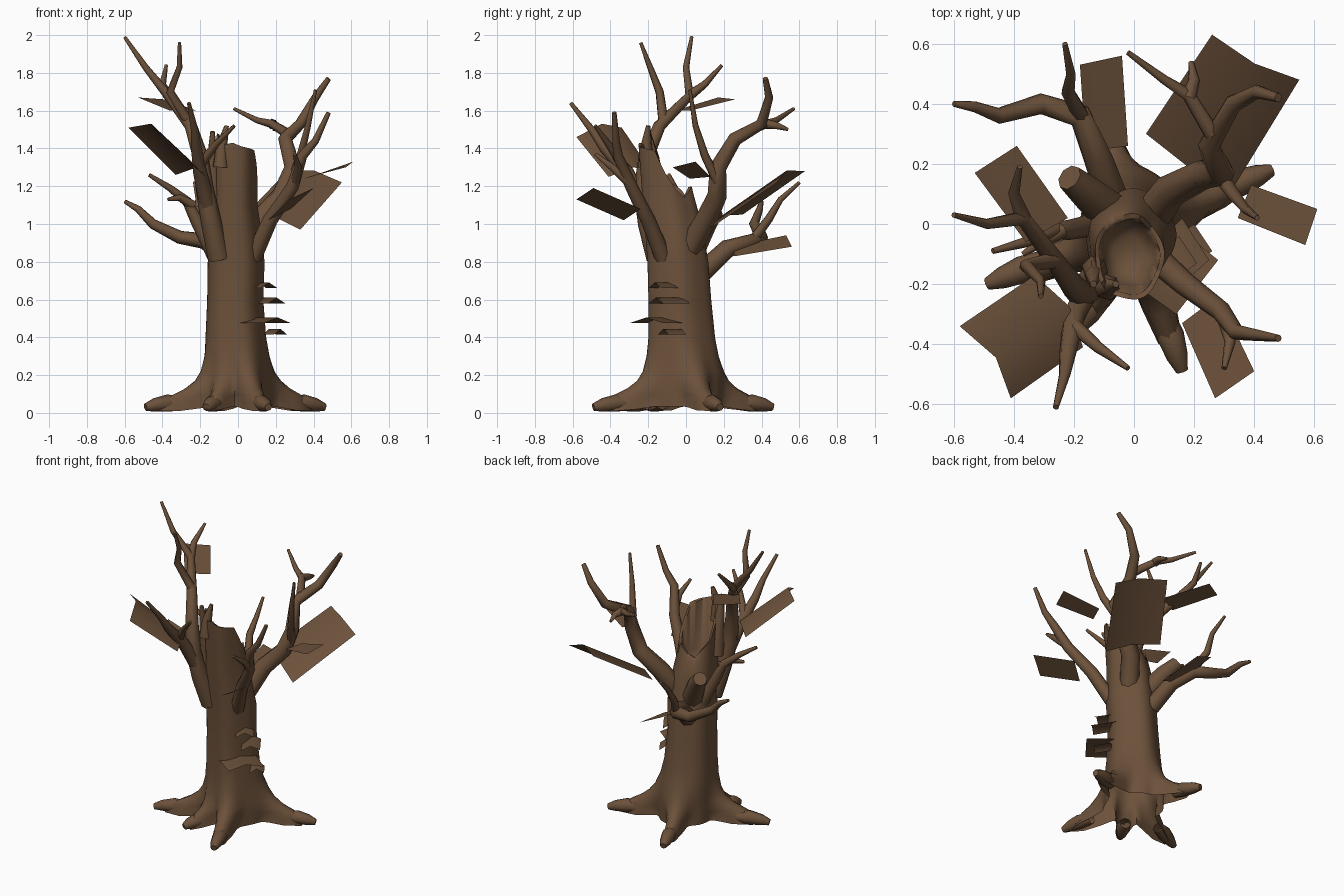
import bpy, bmesh, math
from mathutils import Vector

bark = bpy.data.materials.new("brown_bark")
bark.diffuse_color = (0.15, 0.083, 0.043, 1)


def finish(name, bm, angle=70):
    bmesh.ops.recalc_face_normals(bm, faces=bm.faces[:])
    me = bpy.data.meshes.new(name)
    bm.to_mesh(me)
    bm.free()
    me.materials.append(bark)
    for p in me.polygons:
        p.use_smooth = True
    me.set_sharp_from_angle(angle=math.radians(angle))
    ob = bpy.data.objects.new(name, me)
    bpy.context.collection.objects.link(ob)
    return ob


def skin(bm, rings):
    n = len(rings[0])
    for a, b in zip(rings, rings[1:]):
        for i in range(n):
            j = (i + 1) % n
            bm.faces.new((a[i], a[j], b[j], b[i]))


def limb(name, pts, r0=0, r1=0, sides=8, radii=None, floor=False):
    """Tapered bent tube through the points, open at the buried end."""
    bm = bmesh.new()
    pts = [Vector(p) for p in pts]
    last = len(pts) - 1
    rings, side = [], None
    for k, p in enumerate(pts):
        d = (pts[min(k + 1, last)] - pts[max(k - 1, 0)]).normalized()
        if side is None:
            side = d.orthogonal()
        side = (side - d * side.dot(d)).normalized()
        up = d.cross(side)
        r = radii[k] if radii else r0 + (r1 - r0) * (k / last) ** 1.15
        ring = []
        for i in range(sides):
            a = 2 * math.pi * i / sides
            v = p + r * (math.cos(a) * side + math.sin(a) * up)
            if floor:
                v.z = max(v.z, 0.005)
            ring.append(bm.verts.new(v))
        rings.append(ring)
    skin(bm, rings)
    bm.faces.new(rings[-1])
    return finish(name, bm)


def card(name, c, bulge):
    """Thin sheet through four corners, arched along its middle."""
    bm = bmesh.new()
    a, b, c2, d = [Vector(p) for p in c]
    n = (b - a).cross(d - a).normalized()
    if n.z < 0:
        n = -n
    v = [bm.verts.new(p) for p in
         (a, (a + b) / 2 + n * bulge, b, c2, (c2 + d) / 2 + n * bulge, d)]
    bm.faces.new((v[0], v[1], v[4], v[5]))
    bm.faces.new((v[1], v[2], v[3], v[4]))
    return finish(name, bm, 80)


# Hollow trunk: root lobes at the foot, a broken rim high at the front, open below
root_tips = [(-.49, -.2), (.16, -.49), (.46, .18), (-.15, .46), (-.17, -.34)]
N = 60
# rim height, starting at +x and going round by the back, left, front
rim15 = [1.27, 1.18, 1.14, 1.2, 1.15, 1.12, 1.18, 1.22,
         1.32, 1.48, 1.42, 1.43, 1.41, 1.4, 1.39]
rim = [rim15[i // 4] * (1 - i % 4 / 4) + rim15[(i // 4 + 1) % 15] * (i % 4 / 4) for i in range(N)]
bm = bmesh.new()
rings = []


def ring(cx, cy, rx, ry, z, lobe=0.0, width=.3):
    vs = []
    for i in range(N):
        a = 2 * math.pi * i / N
        w = 1 + 0.03 * math.sin(5 * a + 1)
        add, h = 0, z[i] if isinstance(z, list) else z
        for x, y in root_tips:
            t = (a - math.atan2(y, x) + math.pi) % (2 * math.pi) - math.pi
            add = max(add, lobe * (math.hypot(x, y) - .18) * math.exp(-(t / width) ** 2))
        if h < .02:
            h += .025 * (1 - min(1, add / .15))
        vs.append(bm.verts.new((cx + (rx * w + add) * math.cos(a),
                                cy + (ry * w + add) * math.sin(a), h)))
    rings.append(vs)


# lobe is the share of the way to the root tip
ring(0, -.01, .18, .19, .01, .8, .2)
ring(0, -.01, .18, .19, .06, .78, .18)
ring(0, -.01, .18, .19, .095, .58, .22)
ring(0, -.01, .178, .19, .13, .36, .28)
ring(0, -.01, .176, .19, .17, .2, .33)
ring(-.005, -.01, .172, .19, .22, .1, .38)
ring(-.01, -.018, .167, .183, .3, .03, .4)
for spec in ((-.015, -.025, .16, .175, .4), (-.018, -.035, .148, .165, .6),
             (-.013, -.045, .15, .16, .8), (-.018, -.07, .132, .15, 1.0),
             (-.02, -.09, .119, .14, 1.11), (-.016, -.11, .115, .142, rim),
             (-.016, -.11, .1, .125, [h - .005 for h in rim]),
             (-.018, -.1, .085, .105, 1.08), (-.018, -.1, .05, .06, 1.03)):
    ring(*spec)
skin(bm, rings)
bm.faces.new(rings[-1])
finish("trunk", bm)
# Tall splinters left standing on the rim
limb("rim_splinter", [(-.09, -.21, 1.3), (-.085, -.21, 1.42), (-.06, -.2, 1.52)], .045, .012, 6)
limb("side_splinter", [(-.13, -.15, 1.1), (-.135, -.17, 1.35), (-.135, -.2, 1.49)], .045, .012, 6)

# Outer ends of the roots
for k, (x, y) in enumerate(root_tips):
    limb(f"root_{k}", [(x * .6, y * .6, .05), (x * .76, y * .76, .052),
                       (x * .9, y * .9, .042), (x, y, .03)],
         radii=[.035, .046, .036, .02], floor=True)

# Main branches
branches = {
    "tall_left_branch": ([(-.1, -.15, .82), (-.14, -.2, 1.0), (-.175, -.23, 1.18), (-.2, -.21, 1.36),
                          (-.25, -.14, 1.52), (-.37, .02, 1.68), (-.49, 0, 1.83), (-.6, .03, 1.99)], .06, .009),
    "back_left_branch": ([(-.07, .08, .74), (-.12, .22, .87), (-.18, .36, .91), (-.31, .4, .93),
                          (-.45, .36, 1.0), (-.53, .39, 1.08), (-.6, .4, 1.12)], .055, .01),
    "big_right_branch": ([(.04, .0, .84), (.12, .11, 1.03), (.23, .165, 1.15), (.29, .17, 1.3),
                          (.25, .26, 1.45), (.33, .4, 1.53), (.41, .44, 1.67), (.48, .42, 1.77)], .063, .015),
    "front_right_branch": ([(.08, -.12, .82), (.17, -.2, 1.02), (.29, -.29, 1.2), (.34, -.36, 1.36),
                            (.41, -.37, 1.44), (.48, -.38, 1.59)], .045, .012),
    "front_branch": ([(-.15, -.2, 1.05), (-.2, -.31, 1.27), (-.22, -.43, 1.4), (-.23, -.5, 1.5),
                      (-.26, -.61, 1.64)], .044, .01),
    "left_branch": ([(-.12, 0, .82), (-.22, -.02, 1.02), (-.27, -.02, 1.12), (-.36, -.06, 1.19),
                     (-.47, -.09, 1.26)], .04, .01),
    "broken_stub": ([(-.07, .03, .86), (-.15, .1, .99), (-.215, .155, 1.07)], .07, .045),
}
for name, (pts, r0, r1) in branches.items():
    limb(name, pts, r0, r1)

# Twigs forking off the branches
twigs = [
    [(-.26, -.12, 1.54), (-.36, -.14, 1.7), (-.31, -.19, 1.83), (-.31, -.24, 1.96)],
    [(-.37, .02, 1.68), (-.4, .1, 1.74), (-.38, .19, 1.84)],
    [(-.17, .35, .91), (-.22, .44, 1.03), (-.21, .5, 1.13), (-.23, .6, 1.22)],
    [(.26, .3, 1.48), (.18, .43, 1.53), (.1, .48, 1.55), (-.02, .57, 1.61)],
    [(.18, .42, 1.53), (.2, .48, 1.52), (.19, .54, 1.5)],
    [(.28, .17, 1.22), (.33, .1, 1.36), (.37, .05, 1.52), (.41, .02, 1.71)],
    [(.3, -.3, 1.22), (.32, -.39, 1.3), (.3, -.48, 1.37)],
    [(-.21, -.33, 1.3), (-.12, -.41, 1.42), (-.02, -.48, 1.52)],
    [(-.24, -.02, 1.1), (-.31, -.06, 1.14), (-.37, -.1, 1.13)],
]
for k, pts in enumerate(twigs):
    limb(f"twig_{k}", pts, .028, .009, 7)

# Foliage sheets: four corners each, outer edge first
sheets = [
    ([(.26, .63, 1.28), (.55, .48, 1.22), (.33, .12, .97), (.04, .3, 1.05)], .04),
    ([(.61, .05, 1.33), (.57, -.07, 1.3), (.345, .02, 1.24), (.39, .13, 1.25)], 0),
    ([(-.58, -.34, 1.51), (-.41, -.58, 1.46), (-.17, -.41, 1.25), (-.33, -.17, 1.26)], .06),
    ([(-.39, .26, 1.66), (-.53, .17, 1.67), (-.36, -.06, 1.6), (-.22, .02, 1.6)], 0),
    ([(-.18, .53, .94), (-.04, .56, .88), (-.02, .26, .83), (-.16, .24, .88)], 0),
    ([(.4, -.49, 1.19), (.27, -.58, 1.13), (.16, -.33, 1.02), (.28, -.24, 1.08)], 0),
]
for k, (c, b) in enumerate(sheets):
    card(f"foliage_sheet_{k}", c, b)

# Shelf fungi on the front right of the trunk
shelves = [
    (.475, [(.14, -.3), (.28, -.12), (.13, 0), (.0, -.2)]),
    (.58, [(.16, -.2), (.25, -.12), (.16, .02), (.08, -.06)]),
    (.66, [(.12, -.2), (.21, -.13), (.15, -.04), (.07, -.12)]),
    (.415, [(.19, -.15), (.26, -.09), (.2, 0), (.13, -.05)]),
]
for k, (z, c) in enumerate(shelves):
    card(f"shelf_fungus_{k}", [(x, y, z) for x, y in c], .03)
